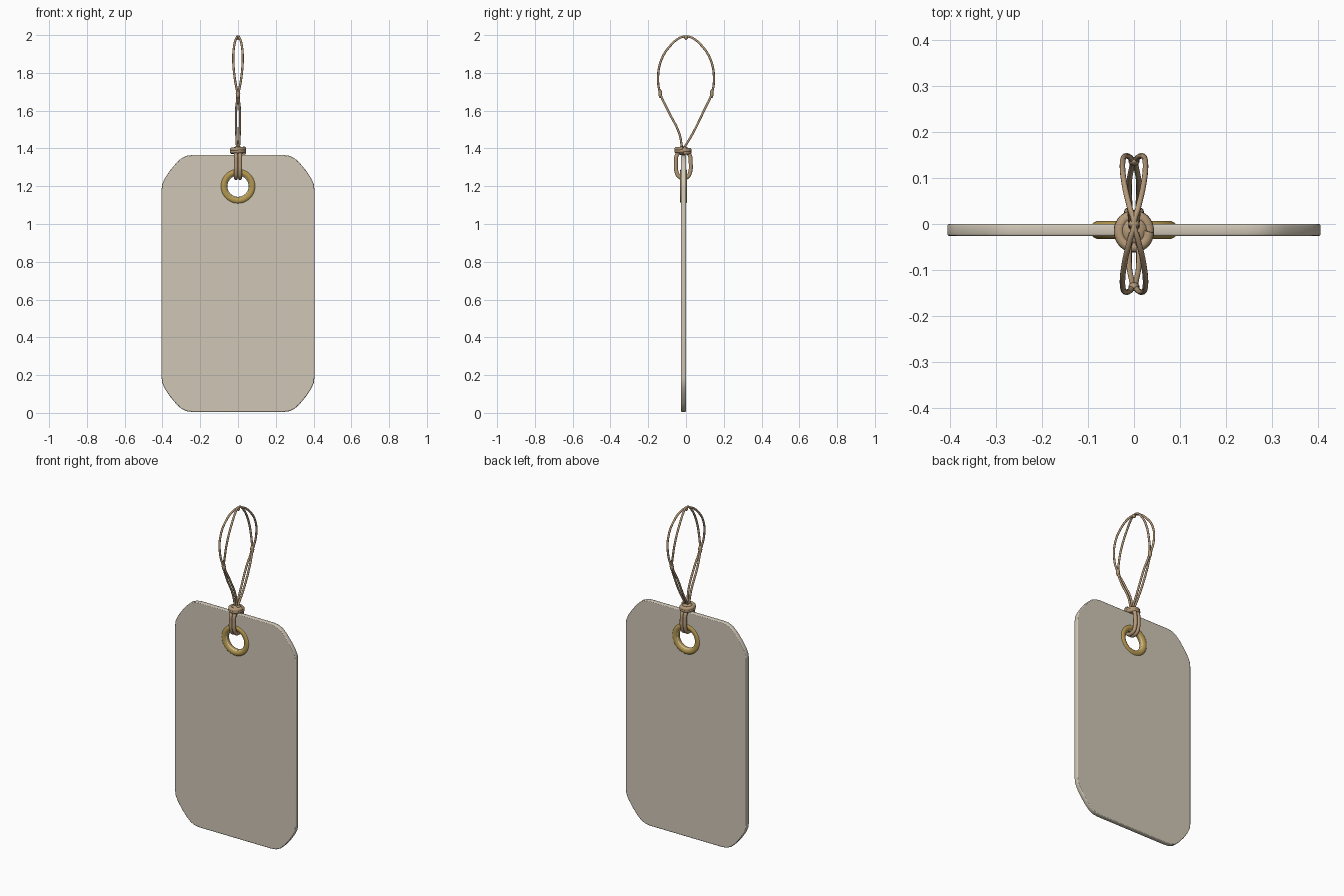
import bpy, math

if "Cube" in bpy.data.objects:
    bpy.data.objects.remove(bpy.data.objects["Cube"])

def material(name, rgb):
    m = bpy.data.materials.new(name)
    m.diffuse_color = (*rgb, 1)
    m.use_nodes = True
    m.node_tree.nodes["Principled BSDF"].inputs["Base Color"].default_value = m.diffuse_color
    return m

CARD = material("card_beige", (0.63, 0.57, 0.47))
BRASS = material("brass", (0.47, 0.32, 0.08))
TWINE = material("twine_tan", (0.46, 0.32, 0.19))
YC = -0.013  # middle of the card thickness

def finish(ob, mat, angle=40):
    bpy.ops.object.select_all(action='DESELECT')
    ob.select_set(True)
    bpy.context.view_layer.objects.active = ob
    if ob.type == 'CURVE':
        bpy.ops.object.convert(target='MESH')
        ob = bpy.context.view_layer.objects.active
    ob.data.materials.clear()
    ob.data.materials.append(mat)
    bpy.ops.object.shade_smooth_by_angle(angle=math.radians(angle))
    return ob

def curve_object(name, dims):
    cu = bpy.data.curves.new(name, 'CURVE')
    cu.dimensions = dims
    ob = bpy.data.objects.new(name, cu)
    bpy.context.collection.objects.link(ob)
    return ob, cu

def tube(name, pts, r, cyclic=False):
    ob, cu = curve_object(name, '3D')
    s = cu.splines.new('BEZIER')
    s.bezier_points.add(len(pts) - 1)
    for b, p in zip(s.bezier_points, pts):
        b.co = p
        b.handle_left_type = b.handle_right_type = 'AUTO'
    s.use_cyclic_u = cyclic
    s.resolution_u = 6
    cu.bevel_depth = r
    cu.bevel_resolution = 3
    cu.use_fill_caps = True
    return finish(ob, TWINE, 60)

def ball(name, loc, scale):
    bpy.ops.mesh.primitive_uv_sphere_add(segments=16, ring_count=10, radius=1, location=loc)
    ob = bpy.context.object
    ob.name = name
    ob.scale = scale
    return finish(ob, TWINE, 60)

# Card: softened cut corners, round hole, small edge bevel
corner = [(0.405, 1.18), (0.401, 1.212), (0.387, 1.243), (0.360, 1.283),
          (0.328, 1.322), (0.300, 1.348), (0.272, 1.361), (0.24, 1.365)]
right = [(x, 1.37 - z) for x, z in reversed(corner)] + corner
outline = right + [(-x, z) for x, z in reversed(right)]
hole = [(0.058 * math.cos(i * math.tau / 40), 1.2 + 0.058 * math.sin(i * math.tau / 40))
        for i in range(40)]
tag, cu = curve_object("card_tag", '2D')
for pts in (outline, hole):
    s = cu.splines.new('POLY')
    s.points.add(len(pts) - 1)
    for p, (x, z) in zip(s.points, pts):
        p.co = (x, z, 0, 1)
    s.use_cyclic_u = True
cu.fill_mode = 'BOTH'
cu.extrude = 0.009
cu.bevel_depth = 0.004
cu.bevel_resolution = 1
cu.offset = -0.004
tag.rotation_euler = (math.pi / 2, 0, 0)
tag.location = (0, YC, 0)
finish(tag, CARD, 50)

# Brass eyelet
bpy.ops.mesh.primitive_torus_add(major_segments=48, minor_segments=14, major_radius=0.076,
                                 minor_radius=0.020, location=(0, YC, 1.2),
                                 rotation=(math.pi / 2, 0, 0))
eyelet = bpy.context.object
eyelet.name = "eyelet"
finish(eyelet, BRASS, 60)

# Two thin hanging strands that cross at the sides and the top
half = [(0.005, 0.004, 1.40), (0.009, 0.036, 1.48), (0.010, 0.095, 1.60), (0.004, 0.136, 1.69),
        (0.017, 0.148, 1.77), (0.025, 0.130, 1.87), (0.020, 0.082, 1.945), (0.009, 0.035, 1.984)]
for sx, label in ((1, "right"), (-1, "left")):
    path = [(sx * x, y - (0.016 if z < 1.45 else 0), z) for x, y, z in half]
    path.append((0, 0, 1.993))
    path += [(sx * x, -y - (0.016 if z < 1.45 else 0), z) for x, y, z in reversed(half)]
    tube("hanging_strand_" + label, path, 0.006)

# Small lumps where the strands meet
for i, (y, z) in enumerate(((0.136, 1.69), (-0.136, 1.69), (0, 1.987))):
    ball(f"strand_joint_{i}", (0, y, z), (0.012, 0.010, 0.024 if i < 2 else 0.012))

# Knot: wrapped coil around a core
coil = [(0.032 * math.cos(a), -0.016 + 0.034 * math.sin(a), 1.378 + 0.020 * i / 24)
        for i in range(25) for a in [i * math.tau / 12]]
tube("knot_coil", coil, 0.012)
ball("knot_core", (0, -0.016, 1.388), (0.032, 0.034, 0.024))

# Lower loops running from the knot through the eyelet
loop = [(-0.016, 1.39), (-0.046, 1.37), (-0.053, 1.32), (-0.050, 1.275), (-0.035, 1.250),
        (YC, 1.244), (0.009, 1.250), (0.022, 1.275), (0.025, 1.32), (0.016, 1.37)]
for sx, label in ((1, "right"), (-1, "left")):
    tube("eyelet_loop_" + label, [(sx * 0.011, y, z) for y, z in loop], 0.011, True)
